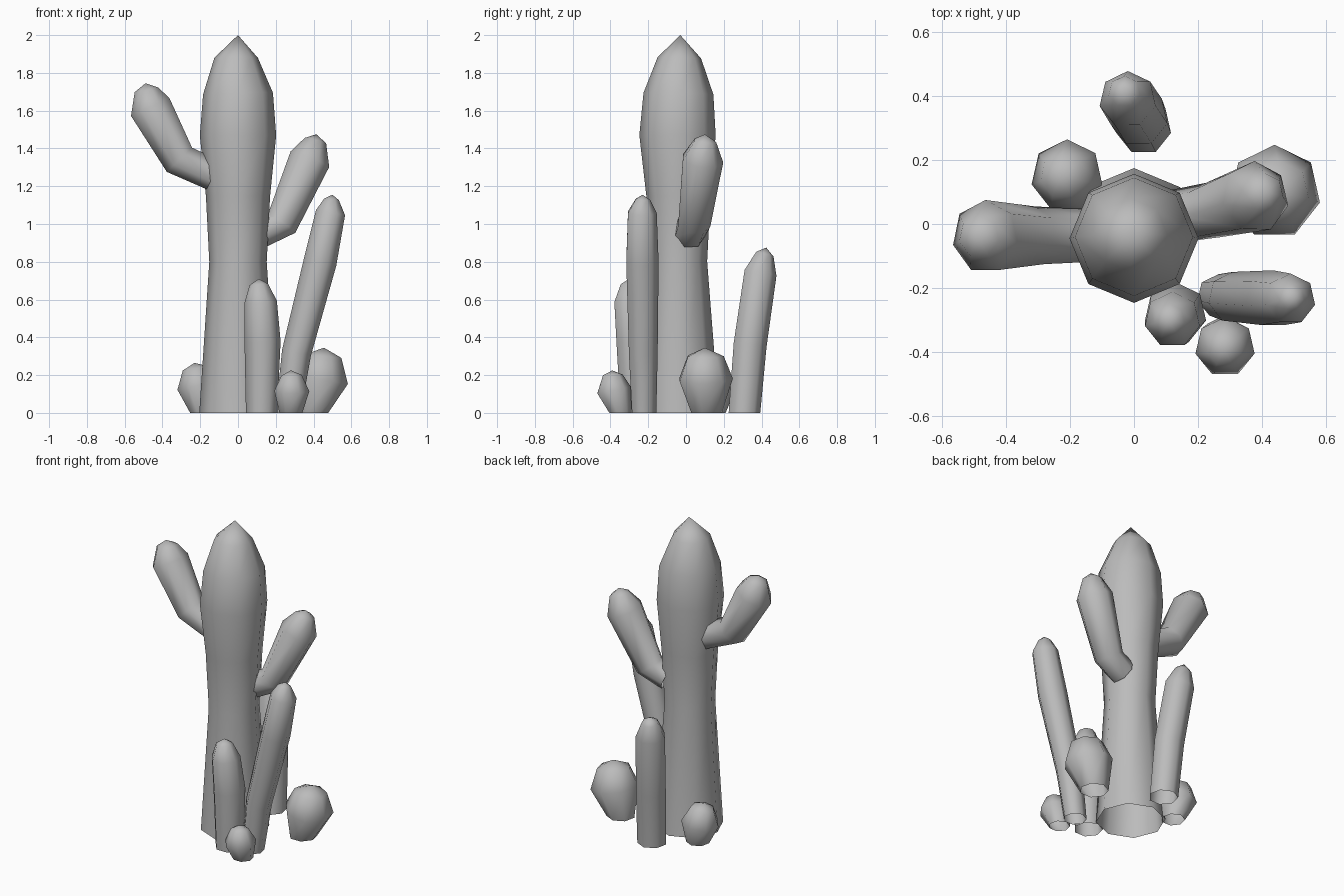
import bpy, bmesh, math
from mathutils import Vector, Matrix

cube = bpy.data.objects.get("Cube")
if cube:
    bpy.data.objects.remove(cube)

grey = bpy.data.materials.new("plain grey")
grey.use_nodes = True
colour = (0.5, 0.5, 0.5, 1)
grey.diffuse_color = colour
grey.node_tree.nodes["Principled BSDF"].inputs["Base Color"].default_value = colour


def stem(name, path, tip, sides=7, phase=90, grounded=True):
    """Open-bottomed tube through (x, y, z, radius) stations, closed by a tip point."""
    bm = bmesh.new()
    centres = [Vector(p[:3]) for p in path] + [Vector(tip)]
    rings = []
    for i, station in enumerate(path):
        # Each ring faces along the path; ground rings stay level
        axis = (centres[i + 1] - centres[max(i - 1, 0)]).normalized()
        if grounded and i == 0:
            axis = Vector((0, 0, 1))
        turn = Vector((0, 0, 1)).rotation_difference(axis)
        ring = []
        for k in range(sides):
            a = math.radians(phase) + math.tau * k / sides
            offset = Vector((math.cos(a), math.sin(a), 0)) * station[3]
            ring.append(bm.verts.new(centres[i] + turn @ offset))
        rings.append(ring)
    for low, high in zip(rings, rings[1:]):
        for k in range(sides):
            n = (k + 1) % sides
            bm.faces.new((low[k], low[n], high[n], high[k]))
    top = bm.verts.new(tip)
    for k in range(sides):
        bm.faces.new((rings[-1][k], rings[-1][(k + 1) % sides], top))
    mesh = bpy.data.meshes.new(name)
    bm.to_mesh(mesh)
    bm.free()
    mesh.materials.append(grey)
    for face in mesh.polygons:
        face.use_smooth = True
    obj = bpy.data.objects.new(name, mesh)
    bpy.context.collection.objects.link(obj)
    return obj


# Main trunk, waisted and pointed
stem("trunk", [(0, -.03, 0, .205), (0, -.04, .8, .152), (0, -.04, 1.15, .17),
               (0, -.045, 1.47, .202), (0, -.04, 1.69, .185),
               (-.01, -.035, 1.88, .115)], (0, -.03, 2), sides=8)

# Bent arms rooted inside the trunk
stem("left_arm", [(.11, .02, .95, .085), (.23, .04, 1.0, .09), (.38, .085, 1.34, .113),
                  (.41, .1, 1.44, .06)], (.415, .1, 1.475), grounded=False)
stem("right_arm", [(-.11, -.04, 1.25, .085), (-.31, -.04, 1.34, .095),
                   (-.465, -.04, 1.62, .115), (-.485, -.04, 1.71, .065)],
     (-.49, -.04, 1.745), grounded=False)

# Slim columns around the trunk
stem("tall_column", [(.265, -.225, 0, .068), (.31, -.23, .32, .08), (.435, -.235, .8, .09),
                     (.49, -.235, 1.06, .08), (.495, -.23, 1.13, .04)], (.5, -.23, 1.155))
stem("short_column", [(.125, -.27, 0, .085), (.13, -.28, .38, .098),
                      (.12, -.3, .59, .088), (.11, -.3, .68, .05)], (.11, -.3, .71))
stem("back_column", [(.03, .305, 0, .088), (.015, .335, .36, .092), (-.02, .39, .74, .09),
                     (-.03, .415, .84, .05)], (-.03, .425, .875))

# Young round buds
stem("left_bud", [(.395, .105, 0, .085), (.44, .1, .18, .148), (.45, .1, .3, .1)], (.455, .1, .345))
stem("right_bud", [(-.185, .14, 0, .07), (-.21, .15, .14, .115), (-.225, .15, .235, .07)], (-.23, .15, .265))
stem("front_bud", [(.28, -.35, 0, .062), (.285, -.385, .12, .095), (.283, -.39, .2, .055)], (.28, -.39, .225))
